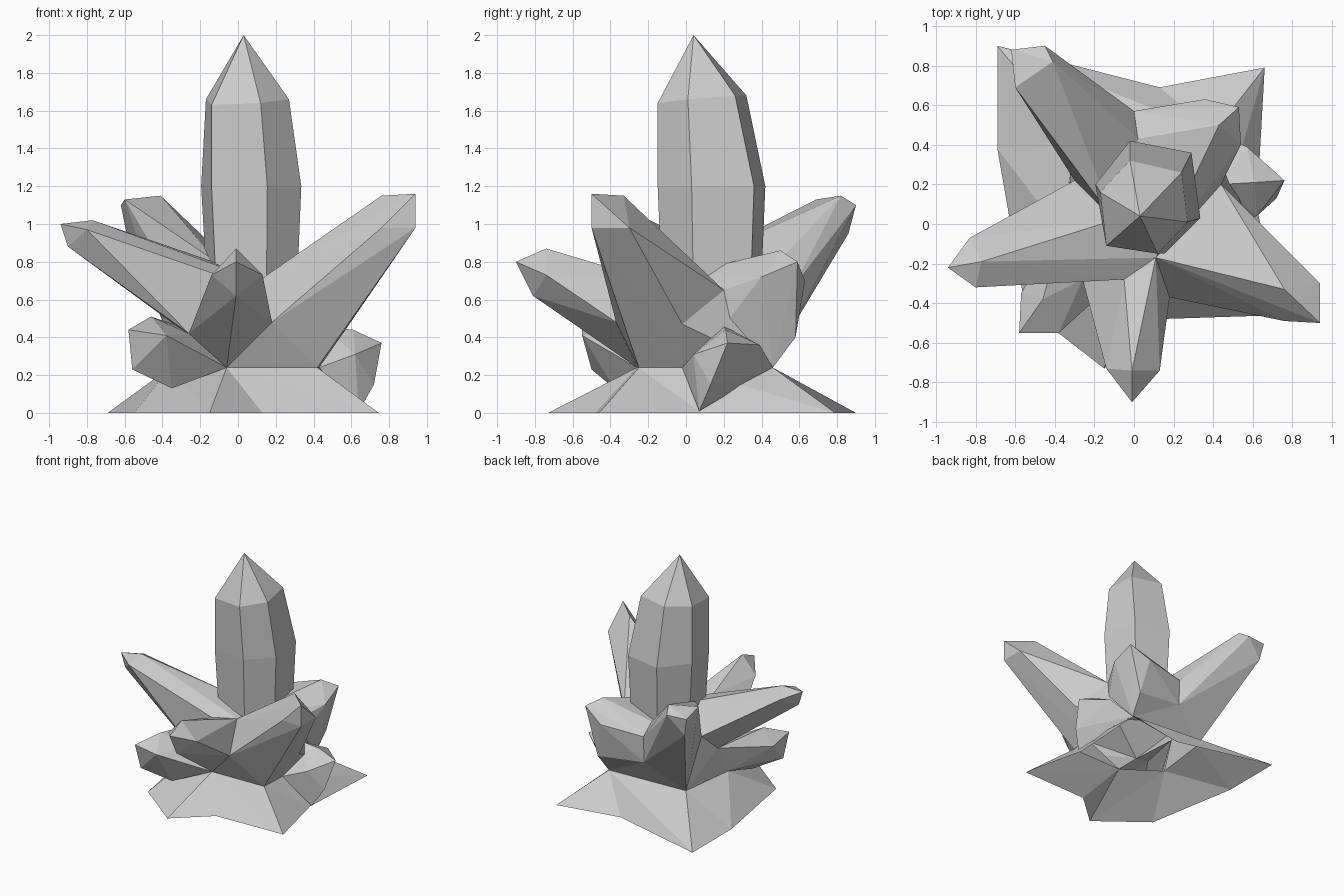
import bpy, bmesh
from mathutils import Vector

if "Cube" in bpy.data.objects:
    bpy.data.objects.remove(bpy.data.objects["Cube"])

# Shared corner points where neighbouring crystals meet (n0-n5: top edge of the skirt)
N = dict(
    n0=(-.06, -.26, .24), n1=(.42, -.25, .24), n2=(.43, -.02, .24), n3=(.40, .46, .24),
    n4=(-.30, .43, .24), n5=(-.36, -.05, .24),
    p=(.18, -.37, .48), r=(.59, -.02, .47), q=(.44, .20, .65), q2=(.44, .20, .46),
    s=(.11, -.17, .70), t=(-.05, -.28, .71), u=(-.26, -.28, .42),
    v=(-.30, .22, .62), v2=(-.34, .06, .47), w=(.02, .43, .74),
    x=(0, .57, .67), x2=(0, .56, .45), m=(-.10, .02, .79))


def make(name, bm):
    bmesh.ops.recalc_face_normals(bm, faces=bm.faces[:])
    me = bpy.data.meshes.new(name)
    bm.to_mesh(me)
    bm.free()
    ob = bpy.data.objects.new(name, me)
    bpy.context.collection.objects.link(ob)


def hull(name, groups, points):
    """Convex shell; faces lying wholly inside one of the groups are left open."""
    bm = bmesh.new()
    for pt in points:
        bm.verts.new(pt)
    bmesh.ops.convex_hull(bm, input=bm.verts[:])
    sets = [[Vector(N[k]) for k in g.split()] for g in groups]

    def hidden(f):
        return any(all(any((v.co - b).length < 1e-4 for b in g) for v in f.verts) for g in sets)
    bmesh.ops.delete(bm, geom=[f for f in bm.faces if hidden(f)], context='FACES')
    loose = [v for v in bm.verts if not v.link_faces]
    bmesh.ops.delete(bm, geom=loose, context='VERTS')
    make(name, bm)


# Side crystals: root corners, then the points of the faceted tip
crystals = {
    "left_crystal": ("m v v2 u t s",
        [(-.94, -.22, 1.0), (-.77, -.19, 1.02), (-.83, -.07, .96), (-.80, -.32, .97), (-.90, -.22, .88)]),
    "right_crystal": ("n1 n2 r q s p",
        [(.94, -.50, 1.16), (.76, -.33, 1.15), (.76, -.49, .98), (.94, -.30, .98), (.94, -.50, .98)]),
    "back_left_crystal": ("n4 v w x x2 m",
        [(-.62, .88, 1.10), (-.45, .90, 1.10), (-.41, .82, 1.15), (-.60, .69, 1.13), (-.59, .86, .95)]),
    "front_crystal": ("n0 p s t u",
        [(-.01, -.90, .80), (-.01, -.74, .87), (.13, -.74, .73), (-.14, -.73, .73), (-.01, -.81, .62)]),
    "back_right_crystal": ("n3 q q2 w x x2 s",
        [(.43, .50, .86), (.53, .59, .80), (.36, .63, .70), (.54, .40, .72), (.42, .58, .40)]),
    "small_front_left_crystal": ("n0 u n5 v2",
        [(-.46, -.38, .51), (-.58, -.55, .44), (-.56, -.50, .23), (-.38, -.55, .41),
         (-.57, -.35, .39), (-.35, -.38, .13)]),
    "small_right_crystal": ("n2 n3 q2",
        [(.76, .22, .37), (.61, .21, .44), (.57, .39, .36), (.62, .04, .31),
         (.72, .13, .15), (.64, .07, .01)]),
}
for name, (root, tip) in crystals.items():
    hull(name, [root], [N[k] for k in root.split()] + tip)

# Core: only the walls left open between the crystals
roots = [root for root, tip in crystals.values()]
hull("core", roots + ["n0 n1 n2 n3 n4 n5"], N.values())

# Tall main crystal: six-sided rings rising to a point
wide = [(-.14, -.11), (.155, -.15), (.335, .03), (.29, .36), (-.02, .42), (-.195, .20)]
shoulder = [(-.14, -.11, 1.63), (.12, -.15, 1.64), (.27, .01, 1.66),
            (.24, .26, 1.68), (-.02, .32, 1.68), (-.17, .16, 1.66)]
low = [(.11 + (x - .11) * .9, .14 + (y - .14) * .92, .66) for x, y in wide]
bm = bmesh.new()
rings = [[bm.verts.new(c) for c in ring]
         for ring in (low, [(x, y, 1.2) for x, y in wide], shoulder)]
apex = bm.verts.new((.03, .04, 2.0))
for i in range(6):
    j = (i + 1) % 6
    for a, b in zip(rings, rings[1:]):
        bm.faces.new((a[i], a[j], b[j], b[i]))
    bm.faces.new((rings[-1][i], rings[-1][j], apex))
make("main_crystal", bm)

# Star-shaped rock skirt, open underneath; each rim point joins an inner corner
rim = [(-.15, -.73, 0), (.13, -.48, 0), (.745, -.46, 1), (.62, .08, 2), (.66, .79, 3),
       (.13, .69, 3), (-.69, .90, 4), (-.69, .38, 5), (-.55, -.42, 5)]
bm = bmesh.new()
inner = [bm.verts.new(N["n%d" % i]) for i in range(6)]
outer = [bm.verts.new((x, y, 0)) for x, y, k in rim]
for i in range(len(rim)):
    j = (i + 1) % len(rim)
    a, b = inner[rim[i][2]], inner[rim[j][2]]
    bm.faces.new((outer[i], outer[j], a))
    if a != b:
        bm.faces.new((outer[j], b, a))
make("rock_skirt", bm)
